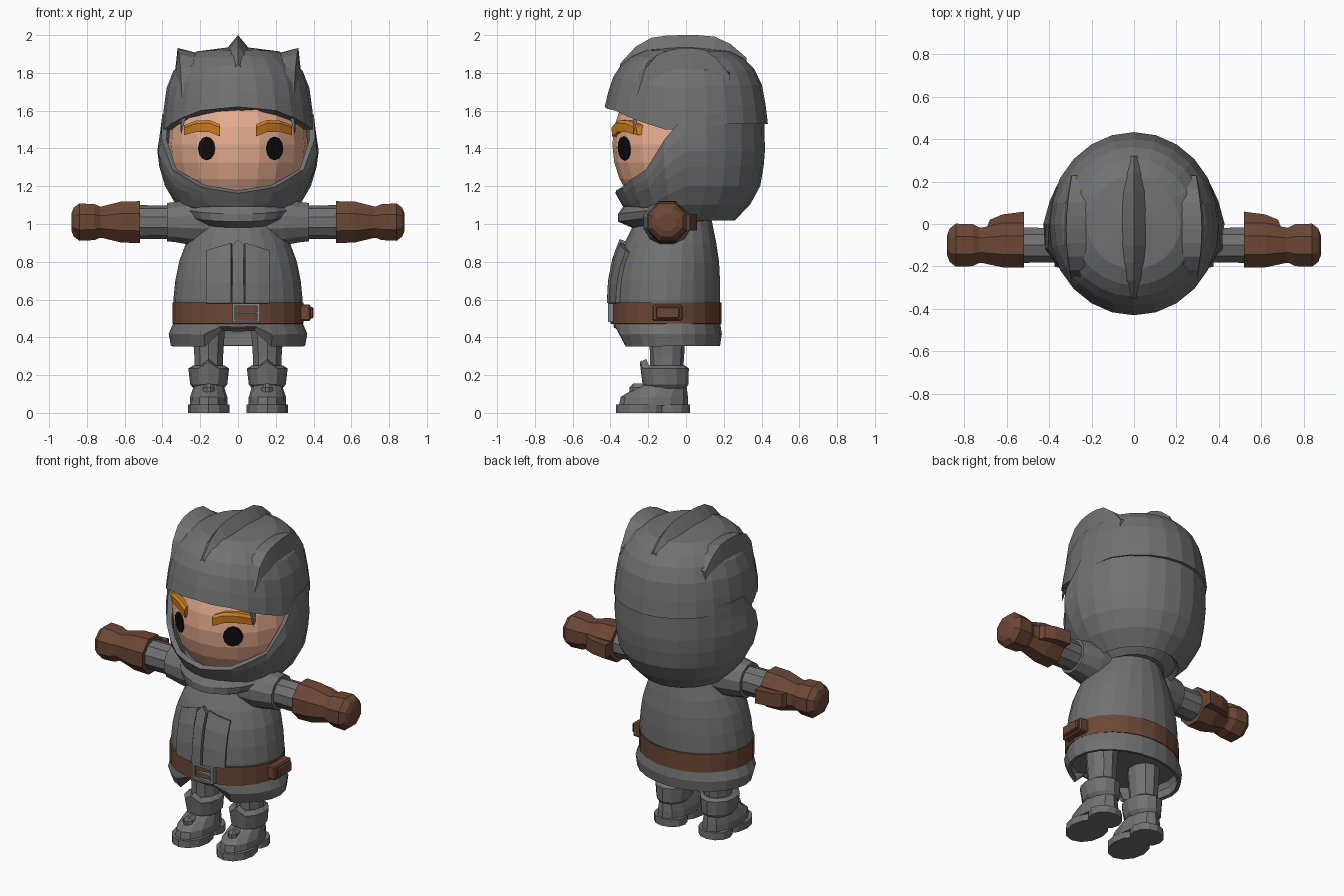
import bpy, bmesh, math
from mathutils import Vector, Matrix

old = bpy.data.objects.get("Cube")
if old:
    bpy.data.objects.remove(old, do_unlink=True)


def material(name, r, g, b):
    m = bpy.data.materials.new(name)
    m.use_nodes = True
    m.diffuse_color = (r, g, b, 1)
    m.node_tree.nodes["Principled BSDF"].inputs["Base Color"].default_value = (r, g, b, 1)
    return m


GREY = material("armour grey", 0.165, 0.165, 0.165)
METAL = material("buckle metal", 0.21, 0.23, 0.24)
BROWN = material("leather brown", 0.15, 0.063, 0.036)
SKIN = material("skin", 0.8, 0.42, 0.28)
ORANGE = material("brow orange", 0.66, 0.22, 0.015)
BLACK = material("eye black", 0.004, 0.004, 0.004)


def finish(name, bm, mat, thick=0):
    bmesh.ops.recalc_face_normals(bm, faces=bm.faces)
    me = bpy.data.meshes.new(name)
    bm.to_mesh(me)
    bm.free()
    me.materials.append(mat)
    ob = bpy.data.objects.new(name, me)
    bpy.context.collection.objects.link(ob)
    if thick:
        mod = ob.modifiers.new("thickness", 'SOLIDIFY')
        mod.thickness, mod.offset = thick, 0
    return ob


def loft(name, rings, mat, closed=True, caps=True, thick=0):
    """Skin a list of point rows; rows may be closed loops or open strips."""
    bm = bmesh.new()
    rows = [[bm.verts.new(p) for p in ring] for ring in rings]
    n = len(rows[0])
    for a, b in zip(rows, rows[1:]):
        for i in range(n if closed else n - 1):
            j = (i + 1) % n
            bm.faces.new((a[i], a[j], b[j], b[i]))
    if caps:
        bm.faces.new(rows[0])
        bm.faces.new(rows[-1])
    return finish(name, bm, mat, thick)


def box(name, lo, hi, mat, bevel=0):
    bm = bmesh.new()
    lo, hi = Vector(lo), Vector(hi)
    bmesh.ops.create_cube(bm, size=1, matrix=Matrix.Translation((lo + hi) / 2) @ Matrix.Diagonal((hi - lo).to_4d()))
    if bevel:
        bmesh.ops.bevel(bm, geom=bm.edges[:], offset=bevel, segments=1, affect='EDGES')
    return finish(name, bm, mat)


def oval(z, rx, y0, y1, n=24, cx=0):
    """Ring that starts at the front and spans y0 to y1."""
    cy, ry = (y0 + y1) / 2, (y1 - y0) / 2
    angles = [math.tau * i / n for i in range(n)]
    return [(cx + rx * math.sin(a), cy - ry * math.cos(a), z) for a in angles]


def lerp(table, t):
    """Piecewise linear lookup; returns the columns after the key."""
    if t <= table[0][0]:
        return table[0][1:]
    for a, b in zip(table, table[1:]):
        if t <= b[0]:
            f = (t - a[0]) / (b[0] - a[0])
            return [p + (q - p) * f for p, q in zip(a[1:], b[1:])]
    return table[-1][1:]


COLS = [i * 15 for i in range(24)]


def turn(deg):
    return min(deg, 360 - deg)


# Helmet cap with a brim that rises at the front
def cap_radius(z):
    t = max(0, (z - 1.5) / 0.44)
    return max(0.03, (1 - min(t, 1) ** 3) ** (1 / 3))


def cap_height(x, y):
    q = min(1, math.hypot(x / 0.395, y / 0.42))
    return 1.5 + 0.44 * (1 - q ** 3) ** (1 / 3)


BRIM = [(0, 1.62), (30, 1.6), (80, 1.49), (120, 1.53), (180, 1.53)]


def cap_ring(t, k=1):
    ring = []
    for d in COLS:
        zb = lerp(BRIM, turn(d))[0]
        z = zb + (1.94 - zb) * t
        r, a = cap_radius(z) * k, math.radians(d)
        ring.append((0.395 * r * math.sin(a), -0.425 * r * math.cos(a), z))
    return ring


loft("helmet_cap", [cap_ring(0, 0.9), cap_ring(0, 1.02)] + [cap_ring(t) for t in (0.25, 0.5, 0.7, 0.84, 0.94, 1)], GREY)


# Crest ridges running front to back over the cap
def ridge(name, inner, outer, tip, height, y0, y1):
    rings = []
    for i in range(9):
        y = y0 + (y1 - y0) * i / 8
        f = math.sin(math.pi * (i + 0.15) / 8.3)
        s = 0.55 + 0.45 * f
        mid = (inner + outer) / 2
        xs = [mid + (x - mid) * s for x in (inner, tip, outer)]
        zs = [cap_height(x, y) for x in xs]
        rings.append([(xs[0], y, zs[0] - 0.03), (xs[1], y, zs[1] + height * min(1, 0.25 + f)), (xs[2], y, zs[2] - 0.03)])
    loft(name, rings, GREY)


ridge("crest_center", -0.075, 0.075, 0, 0.06, -0.35, 0.32)
for s, side in ((1, "left"), (-1, "right")):
    ridge("crest_" + side, s * 0.18, s * 0.335, s * 0.32, 0.09, -0.28, 0.23)

# Hood around the head, open at the face, flared at the cheeks
HOOD_R = [(1.0, 0.21), (1.1, 0.31), (1.2, 0.365), (1.35, 0.39), (1.6, 0.385)]
HOOD_TOP = [(0, 1.17), (30, 1.2), (60, 1.29), (72, 1.37), (80, 1.58), (180, 1.58)]


def hood_point(d, t):
    a, e = math.radians(d), turn(d)
    z = 1.03 + (lerp(HOOD_TOP, e)[0] - 1.03) * t
    flare = max(0, 1 - abs(e - 80) / 32) * max(0, 1 - abs(z - 1.36) / 0.2)
    r = lerp(HOOD_R, z)[0] * (1 + 0.1 * flare)
    return (r * math.sin(a), -1.035 * r * math.cos(a), z)


loft("hood", [[hood_point(d, t) for d in COLS] for t in (0, 0.15, 0.32, 0.5, 0.65, 0.82, 1)], GREY, caps=False, thick=0.03)


# Folded cowl at the neck, lower at the front
def cowl_ring(z, rx, y0, y1):
    return [(x, y, h + 0.12 * (y + 0.05)) for x, y, h in oval(z, rx, y0, y1)]


loft("cowl", [cowl_ring(*r) for r in ((1.0, 0.2, -0.27, 0.16), (1.05, 0.27, -0.36, 0.22), (1.09, 0.3, -0.36, 0.27),
                                      (1.13, 0.27, -0.33, 0.25))], GREY)

# Face
FC, FR = Vector((0, 0, 1.42)), Vector((0.37, 0.39, 0.42))
bm = bmesh.new()
bmesh.ops.create_uvsphere(bm, u_segments=20, v_segments=14, radius=1, matrix=Matrix.Translation(FC) @ Matrix.Diagonal(FR.to_4d()))
finish("face", bm, SKIN)


def face_y(x, z):
    return -FR.y * math.sqrt(max(0.01, 1 - (x / FR.x) ** 2 - ((z - FC.z) / FR.z) ** 2))


# Eyes and eyebrows
BROW = [(0.095, 1.495, 0.032), (0.15, 1.518, 0.032), (0.22, 1.518, 0.03), (0.285, 1.497, 0.026)]
for s, side in ((1, "left"), (-1, "right")):
    x = s * 0.18 + 0.014
    outline = [(x + 0.046 * math.sin(k * math.tau / 12), 1.4 + 0.063 * math.cos(k * math.tau / 12)) for k in range(12)]
    loft("eye_" + side, [[(u, face_y(u, v) + dy, v) for u, v in outline] for dy in (0.004, -0.005)], BLACK)
    rings = []
    for bx, bz, h in BROW:
        y = face_y(bx, bz)
        rings.append([(s * bx, y + 0.03, bz - h), (s * bx, y - 0.02, bz - h), (s * bx, y - 0.025, bz + h * 0.5),
                      (s * bx, y - 0.01, bz + h), (s * bx, y + 0.03, bz + h)])
    loft("eyebrow_" + side, rings, ORANGE)

# Tunic body
TORSO = [(0.45, 0.335, -0.38, 0.175), (0.6, 0.342, -0.385, 0.18), (0.7, 0.332, -0.378, 0.18), (0.8, 0.312, -0.36, 0.175),
         (0.9, 0.275, -0.325, 0.16), (1.0, 0.215, -0.275, 0.14), (1.08, 0.18, -0.22, 0.12)]
loft("tunic", [oval(*r) for r in TORSO], GREY)


def torso_y(x, z):
    rx, y0, y1 = lerp(TORSO, z)
    return (y0 + y1) / 2 - (y1 - y0) / 2 * math.sqrt(1 - (x / rx) ** 2)


# Chest panels and pointed central placket
def chest_plate(name, columns, out, thick):
    rows = [[(x, torso_y(x, 0.58 + (top - 0.58) * t) - out, 0.58 + (top - 0.58) * t) for x, top in columns]
            for t in (0, 0.35, 0.7, 1)]
    loft(name, rows, GREY, closed=False, caps=False, thick=thick)


for s, side in ((1, "left"), (-1, "right")):
    chest_plate("chest_panel_" + side, [(s * 0.035, 0.895), (s * 0.1, 0.875), (s * 0.165, 0.855)], 0.01, 0.03)
chest_plate("chest_placket", [(-0.03, 0.88), (0, 0.915), (0.03, 0.88)], 0.02, 0.03)

# Skirt with a raised notch at the front
SKIRT = [(0, 0.33, -0.375, 0.17), (0.5, 0.357, -0.375, 0.18), (1, 0.345, -0.345, 0.17)]
rows = []
for t, rx, y0, y1 in SKIRT:
    ring = oval(0, rx, y0, y1)
    rows.append([(x, y, 0.48 - t * (0.04 if turn(d) < 20 else 0.125)) for d, (x, y, _) in zip(COLS, ring)])
loft("skirt", rows, GREY, caps=False, thick=0.02)

# Belt, buckle and pouch
loft("belt", [oval(*r) for r in ((0.47, 0.31, -0.36, 0.15), (0.472, 0.346, -0.4, 0.187), (0.585, 0.346, -0.4, 0.187),
                                 (0.587, 0.31, -0.36, 0.15))], BROWN)
for name, x0, x1, z0, z1 in (("right", -0.03, -0.016, 0.48, 0.58), ("left", 0.1, 0.116, 0.48, 0.58),
                             ("top", -0.03, 0.116, 0.567, 0.58), ("bottom", -0.03, 0.116, 0.48, 0.493),
                             ("prong", 0, 0.1, 0.525, 0.535)):
    box("buckle_" + name, (x0, -0.414, z0), (x1, -0.385, z1), METAL)
box("belt_pouch", (0.31, -0.18, 0.487), (0.385, -0.018, 0.573), BROWN, 0.008)
box("pouch_flap", (0.37, -0.16, 0.5), (0.4, -0.035, 0.56), BROWN, 0.006)


# Arms, gloves and legs, repeated on both sides
def tube_x(name, s, stations, mat, n=8):
    rings = []
    for x, ry, rz in stations:
        angles = [math.tau * (i + 0.5) / n for i in range(n)]
        rings.append([(s * x, -0.1 + ry * math.cos(a), 1.01 + rz * math.sin(a)) for a in angles])
    return loft(name, rings, mat)


for s, side in ((1, "left"), (-1, "right")):
    tube_x("shoulder_" + side, s, [(0.12, 0.13, 0.13), (0.25, 0.13, 0.125), (0.33, 0.115, 0.11), (0.375, 0.105, 0.105)], GREY, 12)
    tube_x("sleeve_" + side, s, [(0.34, 0.085, 0.088), (0.56, 0.088, 0.09)], GREY, 10)
    tube_x("glove_cuff_" + side, s, [(0.52, 0.113, 0.12), (0.62, 0.113, 0.117), (0.72, 0.09, 0.09), (0.76, 0.09, 0.09)], BROWN, 8)
    tube_x("hand_" + side, s, [(0.72, 0.085, 0.085), (0.76, 0.107, 0.103), (0.84, 0.11, 0.107), (0.87, 0.085, 0.082), (0.882, 0.05, 0.05)], BROWN, 8)
    loft("cuff_flap_" + side, [[(s * x, y, z) for x, y in ((0.52, -0.03), (0.52, 0.058), (0.62, 0.045), (0.68, 0.02), (0.7, -0.03))]
                               for z in (0.965, 1.05)], BROWN)

    cx = s * 0.155
    loft("leg_" + side, [oval(z, r, y0, y1, 10, cx) for z, r, y0, y1 in ((0.15, 0.075, -0.19, -0.02), (0.3, 0.08, -0.19, -0.01),
                                                                       (0.47, 0.092, -0.2, 0.0))], GREY)
    # Boot shaft with a pointed front lip
    shaft = [oval(z, r, y0, y1, 12, cx) for z, r, y0, y1 in ((0.13, 0.08, -0.21, 0.0), (0.15, 0.098, -0.23, 0.012),
                                                           (0.235, 0.108, -0.245, 0.015), (0.25, 0.085, -0.21, -0.005))]
    for ring in shaft[2:]:
        ring[0] = (ring[0][0], ring[0][1], ring[0][2] + 0.035)
    loft("boot_shaft_" + side, shaft, GREY)
    loft("boot_foot_" + side, [oval(z, r, y0, y1, 12, cx) for z, r, y0, y1 in (
        (0.04, 0.1, -0.355, 0.012), (0.085, 0.098, -0.345, 0.01), (0.125, 0.085, -0.28, 0.005), (0.16, 0.075, -0.2, 0.0))], GREY)
    box("boot_tongue_" + side, (cx - 0.03, -0.3, 0.07), (cx + 0.03, -0.18, 0.155), GREY, 0.02)
    for part, y0, y1, r in (("sole", -0.37, -0.09, 0.11), ("heel", -0.16, 0.02, 0.1)):
        loft(part + "_" + side, [oval(z, r, y0, y1, 12, cx) for z in (0, 0.045)], GREY)
